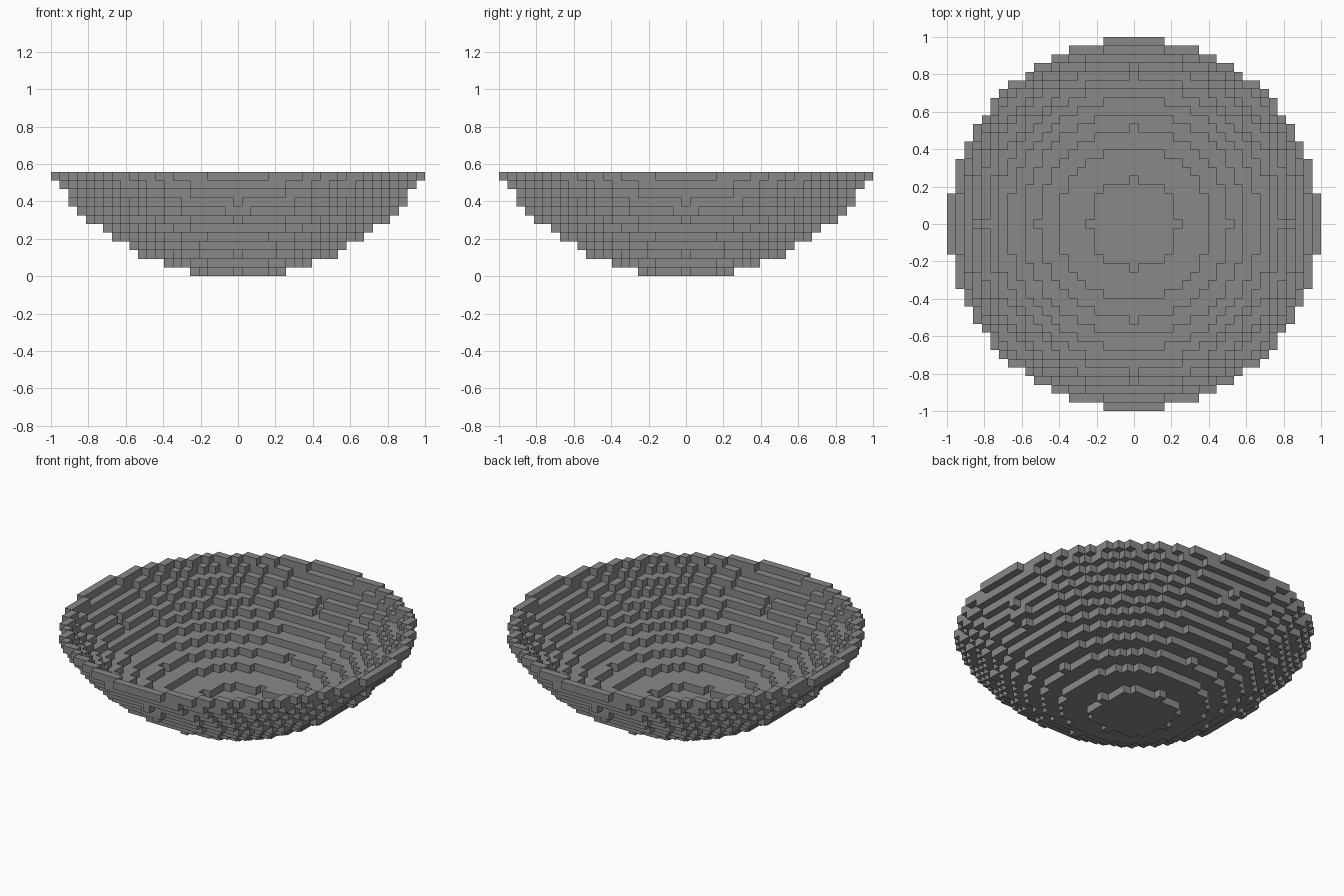
import bpy
import bmesh
from mathutils import Vector

cube = bpy.data.objects.get("Cube")
if cube:
    bpy.data.objects.remove(cube, do_unlink=True)

RADIUS = 25.5          # sphere radius in blocks
LAYERS = 12            # height of the bowl in blocks
RIM = 21               # blocks from the centre to the rim
SIZE = 2 / (2 * RIM + 1)
STEPS = [(axis, sign) for axis in range(3) for sign in (-1, 1)]


def in_ball(cell):
    x, y, z = cell
    return x * x + y * y + (z - 25) ** 2 <= RADIUS ** 2


def neighbour(cell, axis, sign):
    moved = list(cell)
    moved[axis] += sign
    return tuple(moved)


def add_face(bm, cell, axis, sign):
    """Add one outward-facing square on the given side of a block."""
    u, w = (axis + 1) % 3, (axis + 2) % 3
    corners = []
    for a, b in ((-1, -1), (1, -1), (1, 1), (-1, 1))[::sign]:
        p = Vector(cell)
        p[axis] += sign / 2
        p[u] += a / 2
        p[w] += b / 2
        p.z += 0.5
        corners.append(bm.verts.new(p * SIZE))
    bm.faces.new(corners)


# One-block-thick shell: ball blocks that touch the outside
span = range(-RIM, RIM + 1)
shell = {
    c for c in ((x, y, z) for x in span for y in span for z in range(LAYERS))
    if in_ball(c) and not all(in_ball(neighbour(c, *s)) for s in STEPS)
}

# Skin only the exposed sides of the blocks
bm = bmesh.new()
for cell in sorted(shell):
    for step in STEPS:
        if neighbour(cell, *step) not in shell:
            add_face(bm, cell, *step)
bmesh.ops.remove_doubles(bm, verts=bm.verts, dist=SIZE / 100)

mesh = bpy.data.meshes.new("block_bowl")
bm.to_mesh(mesh)
bm.free()

# Plain grey material
grey = bpy.data.materials.new("grey")
grey.use_nodes = True
colour = (0.25, 0.25, 0.25, 1)
grey.diffuse_color = colour
grey.node_tree.nodes["Principled BSDF"].inputs["Base Color"].default_value = colour
mesh.materials.append(grey)

bowl = bpy.data.objects.new("block_bowl", mesh)
bpy.context.collection.objects.link(bowl)
